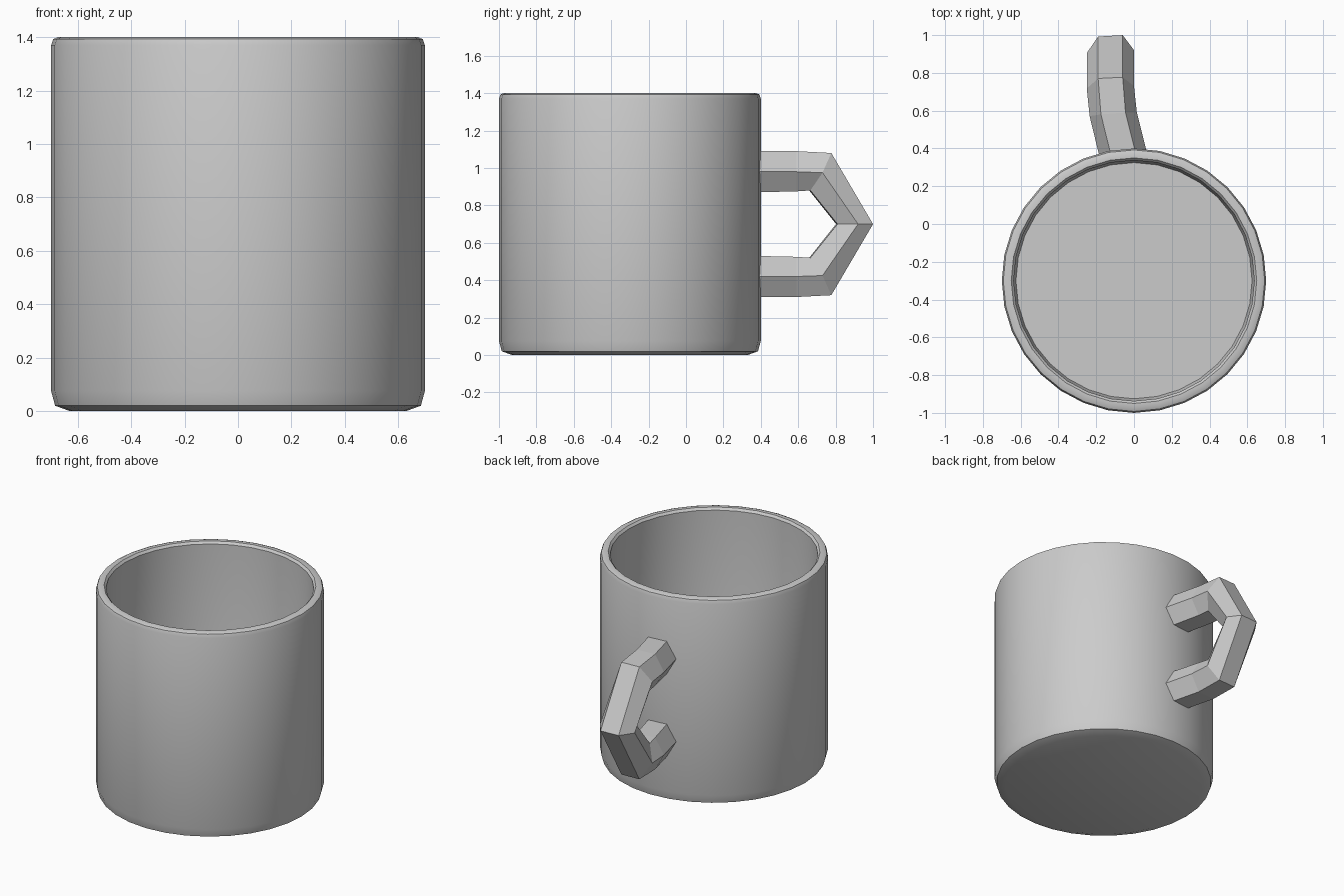
import bpy, bmesh, math

if "Cube" in bpy.data.objects:
    bpy.data.objects.remove(bpy.data.objects["Cube"])


def make_object(name, bm):
    bmesh.ops.recalc_face_normals(bm, faces=bm.faces[:])
    mesh = bpy.data.meshes.new(name)
    bm.to_mesh(mesh)
    bm.free()
    obj = bpy.data.objects.new(name, mesh)
    bpy.context.collection.objects.link(obj)
    return obj


def bridge(bm, rings, closed_ends=True):
    """Skin a list of equal-sized vertex rings and cap both ends."""
    n = len(rings[0])
    for a, b in zip(rings, rings[1:]):
        for i in range(n):
            j = (i + 1) % n
            bm.faces.new((a[i], a[j], b[j], b[i]))
    if closed_ends:
        bm.faces.new(rings[0])
        bm.faces.new(rings[-1])


# Mug body: lathed profile from underside, over the rim, to the inner floor
SIDES, CENTRE_Y = 32, -0.3
profile = [(0.63, 0.0), (0.685, 0.02), (0.70, 0.075), (0.70, 1.37),
           (0.692, 1.393), (0.675, 1.40), (0.65, 1.40), (0.637, 1.385),
           (0.635, 0.11), (0.625, 0.07)]
bm = bmesh.new()
rings = []
for r, z in profile:
    angles = [2 * math.pi * i / SIDES for i in range(SIDES)]
    rings.append([bm.verts.new((r * math.cos(a), CENTRE_Y + r * math.sin(a), z))
                  for a in angles])
bridge(bm, rings)
body = make_object("mug_body", bm)
bpy.context.view_layer.objects.active = body
body.select_set(True)
bpy.ops.object.shade_smooth_by_angle(angle=math.radians(30))

# Handle: hexagonal sections (outer, middle, inner as y,z; centre x; skew)
MID_Z = 0.70
upper = [
    ((0.37, 1.09), (0.37, 0.98), (0.37, 0.87), -0.055, 0.2),
    ((0.59, 1.09), (0.59, 0.98), (0.59, 0.875), -0.11, 0.15),
    ((0.777, 1.08), (0.73, 0.975), (0.665, 0.88), -0.125, 0.1),
]
apex = [((1.0, MID_Z), (0.92, MID_Z), (0.81, MID_Z), -0.125, 0.12)]
lower = [tuple((p[0], 2 * MID_Z - p[1]) for p in s[:3]) + s[3:]
         for s in reversed(upper)]
bm = bmesh.new()
rings = []
for outer, mid, inner, cx, skew in upper + apex + lower:
    ring = []
    for (y, z), dx in ((outer, -0.065), (outer, 0.065), (mid, 0.125),
                       (inner, 0.065), (inner, -0.065), (mid, -0.125)):
        ring.append(bm.verts.new((cx + dx, y + skew * (dx - abs(dx)) / 2, z)))
    rings.append(ring)
bridge(bm, rings)
make_object("handle", bm)
